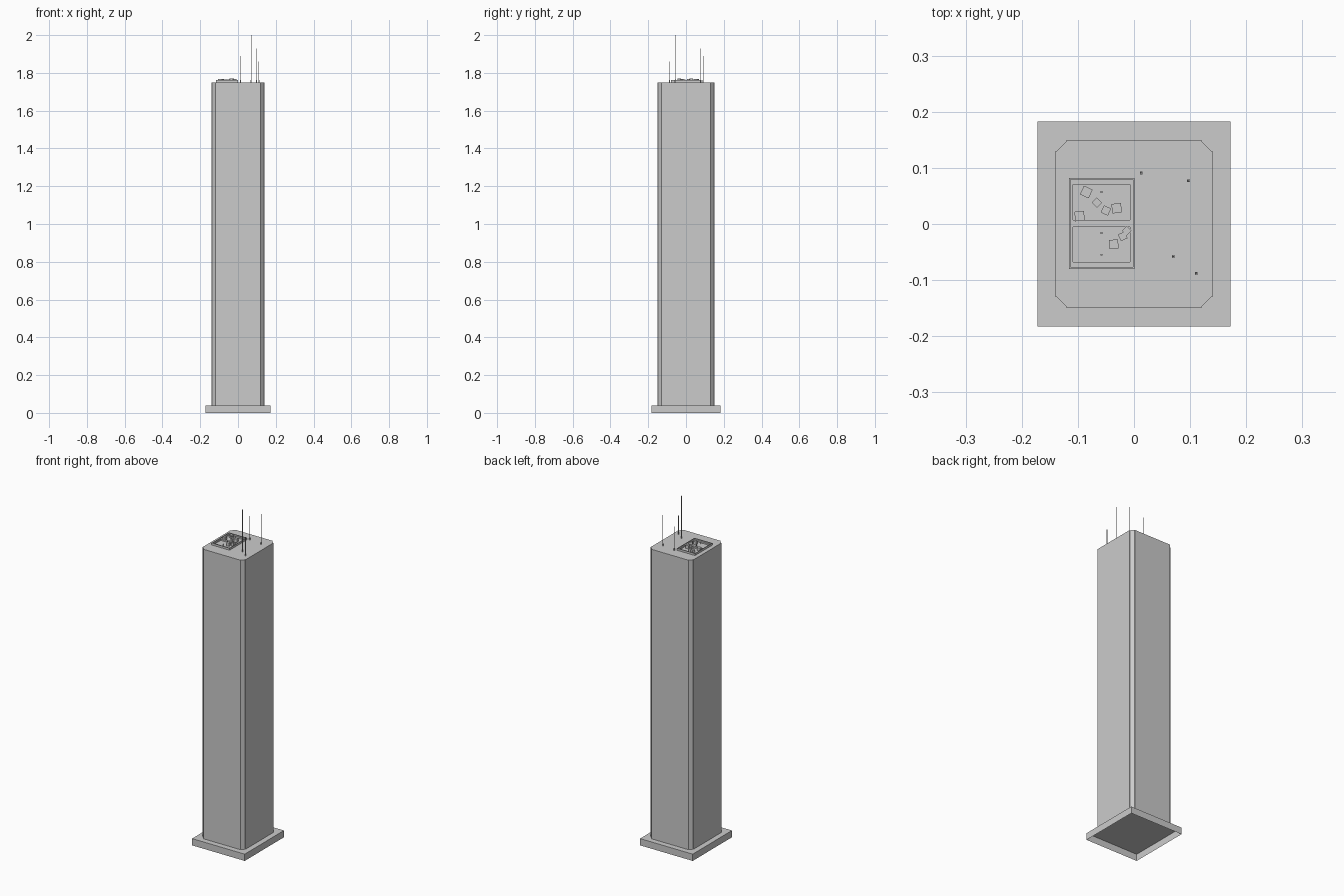
import bpy, bmesh, math

cube = bpy.data.objects.get("Cube")
if cube:
    bpy.data.objects.remove(cube, do_unlink=True)

concrete = bpy.data.materials.new("concrete_grey")
concrete.use_nodes = True
GREY = (0.6, 0.6, 0.6, 1)
concrete.diffuse_color = GREY
concrete.node_tree.nodes["Principled BSDF"].inputs["Base Color"].default_value = GREY

ROOF = 1.75


def finish(name, bm):
    bmesh.ops.recalc_face_normals(bm, faces=bm.faces)
    mesh = bpy.data.meshes.new(name)
    bm.to_mesh(mesh)
    bm.free()
    mesh.materials.append(concrete)
    obj = bpy.data.objects.new(name, mesh)
    bpy.context.collection.objects.link(obj)
    return obj


def prism(name, outline, z0, z1):
    bm = bmesh.new()
    face = bm.faces.new([bm.verts.new((x, y, z0)) for x, y in outline])
    top = bmesh.ops.extrude_face_region(bm, geom=[face])["geom"]
    for v in top:
        if isinstance(v, bmesh.types.BMVert):
            v.co.z = z1
    return finish(name, bm)


def box(name, x0, x1, y0, y1, z0, z1):
    return prism(name, [(x0, y0), (x1, y0), (x1, y1), (x0, y1)], z0, z1)


def turned_box(name, x, y, size, angle, z0, z1):
    r = size / math.sqrt(2)
    turns = [math.radians(angle + 45 + 90 * i) for i in range(4)]
    return prism(name, [(x + r * math.cos(a), y + r * math.sin(a)) for a in turns], z0, z1)


# Plinth, hollow underneath
plinth = box("plinth", -0.172, 0.172, -0.183, 0.183, 0, 0.04)
bm = bmesh.new()
bm.from_mesh(plinth.data)
bmesh.ops.delete(bm, geom=[f for f in bm.faces if f.calc_center_median().z < 0.001],
                 context="FACES")
bm.to_mesh(plinth.data)
bm.free()

# Tower shaft with corner chamfers set slightly behind the walls
corner = [(0.14, 0.13), (0.138, 0.13), (0.12, 0.148), (0.12, 0.15)]
outline = []
for sx, sy in ((1, 1), (-1, 1), (-1, -1), (1, -1)):
    pts = [(sx * x, sy * y) for x, y in corner]
    outline += pts if sx * sy > 0 else pts[::-1]
prism("tower_shaft", outline, 0.04, ROOF)

# Rooftop plant enclosure: outer rim, deck and two bays
X0, X1, Y0, Y1, LIP = -0.116, 0.001, -0.08, 0.082, 0.003
RIM = ROOF + 0.012
box("enclosure_rim_front", X0, X1, Y0, Y0 + LIP, ROOF, RIM)
box("enclosure_rim_back", X0, X1, Y1 - LIP, Y1, ROOF, RIM)
box("enclosure_rim_right", X0, X0 + LIP, Y0 + LIP, Y1 - LIP, ROOF, RIM)
box("enclosure_rim_left", X1 - LIP, X1, Y0 + LIP, Y1 - LIP, ROOF, RIM)
DECK = ROOF + 0.008
bay_x0, bay_x1 = -0.109, -0.007
box("deck_right", X0 + LIP, bay_x0, Y0 + LIP, Y1 - LIP, ROOF, DECK)
box("deck_left", bay_x1, X1 - LIP, Y0 + LIP, Y1 - LIP, ROOF, DECK)
for name, y0, y1 in (("front", Y0 + LIP, -0.068), ("middle", -0.005, 0.007),
                     ("back", 0.07, Y1 - LIP)):
    box("deck_" + name, bay_x0, bay_x1, y0, y1, ROOF, DECK)

# Plant units standing at odd angles in the bays
units = [(-0.085, 0.057, 0.017, -25, 0.018), (-0.066, 0.038, 0.013, 45, 0.016),
         (-0.097, 0.014, 0.017, 5, 0.018), (-0.05, 0.024, 0.014, -25, 0.016),
         (-0.031, 0.028, 0.017, 5, 0.02), (-0.036, -0.036, 0.016, 5, 0.02),
         (-0.02, -0.022, 0.013, 25, 0.018), (-0.013, -0.012, 0.012, 45, 0.016)]
for i, (x, y, size, angle, h) in enumerate(units):
    turned_box(f"plant_unit_{i + 1}", x, y, size, angle, ROOF + 0.001, ROOF + h)
for i, y in enumerate((0.057, -0.016, -0.055)):
    turned_box(f"vent_pipe_{i + 1}", -0.058, y, 0.003, 0, ROOF, ROOF + 0.014)

# Antennas on small feet
for i, (x, y, top) in enumerate([(0.013, 0.091, 1.89), (0.097, 0.077, 1.93),
                                 (0.07, -0.058, 2.0), (0.111, -0.088, 1.86)]):
    turned_box(f"antenna_foot_{i + 1}", x, y, 0.005, 0, ROOF, ROOF + 0.012)
    turned_box(f"antenna_mast_{i + 1}", x, y, 0.0025, 0, ROOF + 0.012, top)
